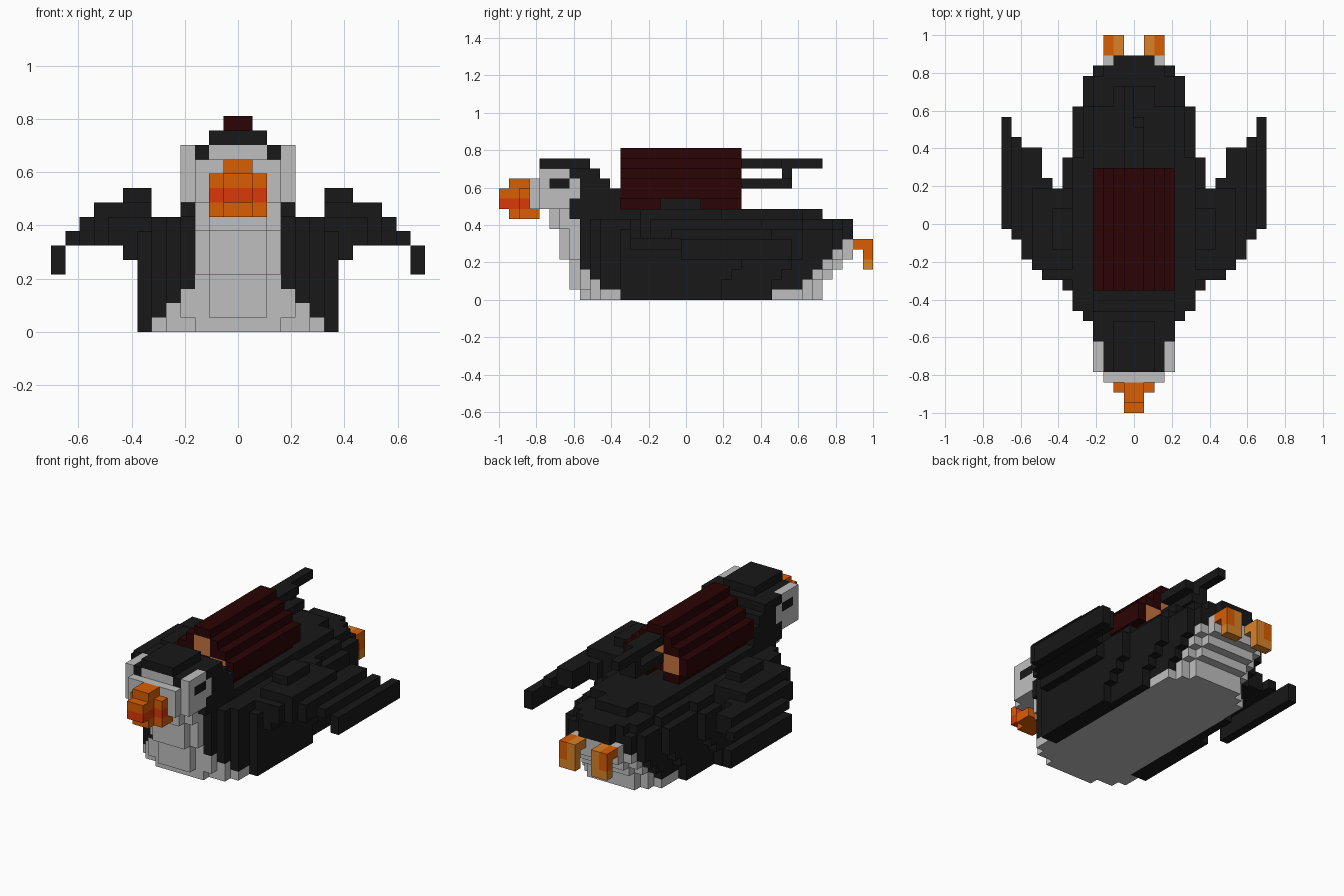
import bpy, bmesh

cube = bpy.data.objects.get("Cube")
if cube:
    bpy.data.objects.remove(cube, do_unlink=True)

V = 2 / 37  # edge of one block

COLOURS = {
    "black": (0.009, 0.009, 0.009),
    "grey": (0.52, 0.52, 0.52),
    "dark red": (0.024, 0.001, 0.0015),
    "tan": (0.56, 0.175, 0.052),
    "orange": (0.70, 0.11, 0.001),
    "light orange": (0.70, 0.225, 0.022),
    "red orange": (0.70, 0.04, 0.002),
}
MATS = {}
for name, rgb in COLOURS.items():
    m = bpy.data.materials.new(name)
    m.use_nodes = True
    m.diffuse_color = (*rgb, 1)
    bsdf = m.node_tree.nodes["Principled BSDF"]
    bsdf.inputs["Base Color"].default_value = (*rgb, 1)
    bsdf.inputs["Roughness"].default_value = 0.9
    MATS[name] = m


def box(x0, x1, y0, y1, z0, z1):
    """All block cells inside a range."""
    return {(x, y, z) for x in range(x0, x1) for y in range(y0, y1) for z in range(z0, z1)}


def wide(half, y0, y1, z0, z1):
    """A centred range."""
    return box(-half, half, y0, y1, z0, z1)


def flipped(cells):
    """The same cells on the other side."""
    return {(-1 - x, y, z) for x, y, z in cells}


def outer_faces(cell, cells):
    """Corner rings of the cell's faces that touch no other cell."""
    for axis in range(3):
        for step in (0, 1):
            beside = list(cell)
            beside[axis] += 2 * step - 1
            if tuple(beside) in cells:
                continue
            ring = []
            for u, v in ((0, 0), (1, 0), (1, 1), (0, 1)):
                p = list(cell)
                p[axis] += step
                p[(axis + 1) % 3] += u
                p[(axis + 2) % 3] += v
                ring.append(tuple(p))
            yield ring if step else ring[::-1]


def build(name, cells, colour):
    """Skin the cells with outer faces; colour is a name or a rule on (a, y, z),
    where a is the distance from the middle, the same on both sides."""
    rule = colour if callable(colour) else (lambda a, y, z: colour)
    bm = bmesh.new()
    verts, used = {}, []
    for c in sorted(cells):
        col = rule(max(c[0], -1 - c[0]), c[1], c[2])
        if col not in used:
            used.append(col)
        for ring in outer_faces(c, cells):
            for x, y, z in ring:
                if (x, y, z) not in verts:
                    verts[x, y, z] = bm.verts.new((x * V, (y - 18.5) * V, z * V))
            bm.faces.new([verts[p] for p in ring]).material_index = used.index(col)
    mesh = bpy.data.meshes.new(name)
    bm.to_mesh(mesh)
    bm.free()
    for col in used:
        mesh.materials.append(MATS[col])
    obj = bpy.data.objects.new(name, mesh)
    bpy.context.collection.objects.link(obj)


# Body: front and rear ends of each layer, and a width that tapers both ways
STARTS = (8, 7, 7, 7, 6, 6, 6, 5)
ENDS = (32, 32, 33, 34, 35, 35, 35, 35)
REAR = ((25, 7), (30, 6), (33, 5), (34, 4), (38, 3))


def body_half(y, z):
    front = 7 if y >= 12 else min(6, max(3, y - 4))
    front -= y == STARTS[z]
    raised = y + min(3, max(0, 4 - z))  # lower layers taper sooner
    rear = next(half for end, half in REAR if raised < end)
    rear -= z == 7 or (z == 6 and y == 34)
    return min(front, rear)


body = wide(2, 5, 6, 8, 9) | wide(3, 6, 7, 8, 9) | wide(4, 7, 30, 8, 9) | wide(2, 30, 32, 8, 9)
for z in range(8):
    for y in range(STARTS[z], ENDS[z]):
        body |= wide(body_half(y, z), y, y + 1, z, z + 1)


def belly_rule(a, y, z):
    if y < 12:
        light = a < max(3, 6 - z) and (z < 6 or y < 9)
    else:
        light = z < 6 and a < (5 if z == 0 else 4 if z < 5 else 3)
    return "grey" if light else "black"


build("body", body, belly_rule)

# Head, neck and cap
head = (wide(3, 3, 4, 9, 12) | wide(4, 4, 10, 9, 13) | wide(4, 10, 11, 9, 12)
        | wide(4, 11, 12, 9, 11))


def head_rule(a, y, z):
    eye = a == 3 and z == 11 and y in (5, 6)
    brow = a == 2 and z == 12
    light = y < (7 if z in (9, 12) else 8)
    return "grey" if light and not eye and not brow else "black"


build("head", head, head_rule)
build("cap", wide(2, 4, 9, 13, 14), "black")

# Beak
beak = (wide(1, 0, 3, 9, 11) | wide(1, 1, 3, 11, 12) | wide(1, 1, 3, 8, 9)
        | wide(2, 2, 3, 8, 11) | wide(2, 3, 4, 8, 9))
build("beak", beak, lambda a, y, z: "red orange" if z == 9 else "orange")

# Wings: each column is x, y start, y end, z bottom, z top
COLUMNS = [
    (6, 13, 22, 5, 8), (7, 13, 22, 5, 8), (8, 13, 23, 6, 8), (9, 14, 26, 6, 8),
    (10, 15, 26, 6, 8), (11, 17, 27, 6, 7), (12, 18, 29, 4, 6),
]
wing = box(6, 10, 14, 22, 8, 9) | box(6, 8, 16, 20, 9, 10)
for x, y0, y1, z0, z1 in COLUMNS:
    wing |= box(x, x + 1, y0, y1, z0, z1)
build("left_wing", wing, "black")
build("right_wing", flipped(wing), "black")

# Feet
foot = box(1, 3, 35, 37, 5, 6) | box(1, 3, 36, 37, 3, 6)
foot_rule = lambda a, y, z: "orange" if a == 2 and z > 3 else "light orange"
build("left_foot", foot, foot_rule)
build("right_foot", flipped(foot), foot_rule)


# Stack of three round logs on the back, bark outside and bare wood at the ends
def log(name, x, z):
    core = box(x - 1, x + 1, 12, 24, z - 1, z + 1)
    bark = box(x - 2, x + 2, 12, 24, z - 1, z + 1) | box(x - 1, x + 1, 12, 24, z - 2, z + 2)
    build(name + "_bark", bark - core, "dark red")
    build(name + "_wood", core, "tan")


log("top_log", 0, 13)
log("left_log", 2, 11)
log("right_log", -2, 11)

# Rods behind the logs
rods = box(-1, 0, 24, 32, 13, 14) | wide(1, 24, 28, 13, 14)
rods |= wide(1, 24, 29, 11, 12) | box(-1, 0, 28, 29, 12, 13)
build("rear_rods", rods, "black")
